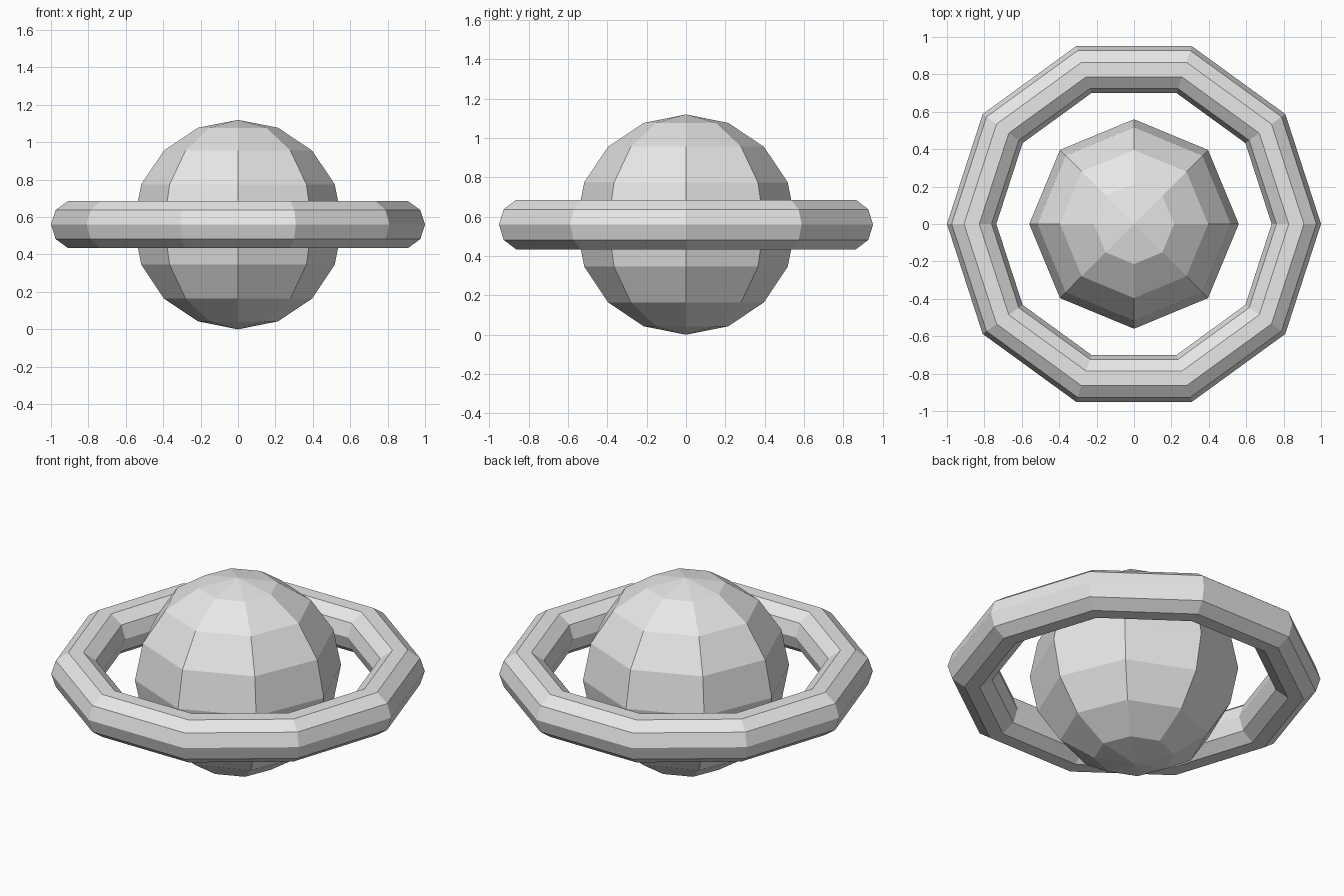
import bpy

if "Cube" in bpy.data.objects:
    bpy.data.objects.remove(bpy.data.objects["Cube"], do_unlink=True)

RADIUS = 0.56           # globe radius, also the height of its centre
TUBE = 0.132            # thickness radius of the ring

grey = bpy.data.materials.new("light_grey")
grey.use_nodes = True
colour = (0.8, 0.8, 0.8, 1)
grey.diffuse_color = colour
grey.node_tree.nodes["Principled BSDF"].inputs["Base Color"].default_value = colour


def finish(name):
    """Name the new object, give it its colour and keep its faces flat."""
    obj = bpy.context.object
    obj.name = obj.data.name = name
    obj.data.materials.clear()
    obj.data.materials.append(grey)
    obj.data.shade_flat()


# Faceted globe
bpy.ops.mesh.primitive_uv_sphere_add(
    segments=8, ring_count=8, radius=RADIUS, location=(0, 0, RADIUS))
finish("planet_globe")

# Ten-sided ring around the equator
bpy.ops.mesh.primitive_torus_add(
    major_segments=10, minor_segments=10, major_radius=1 - TUBE,
    minor_radius=TUBE, location=(0, 0, RADIUS))
finish("planet_ring")
